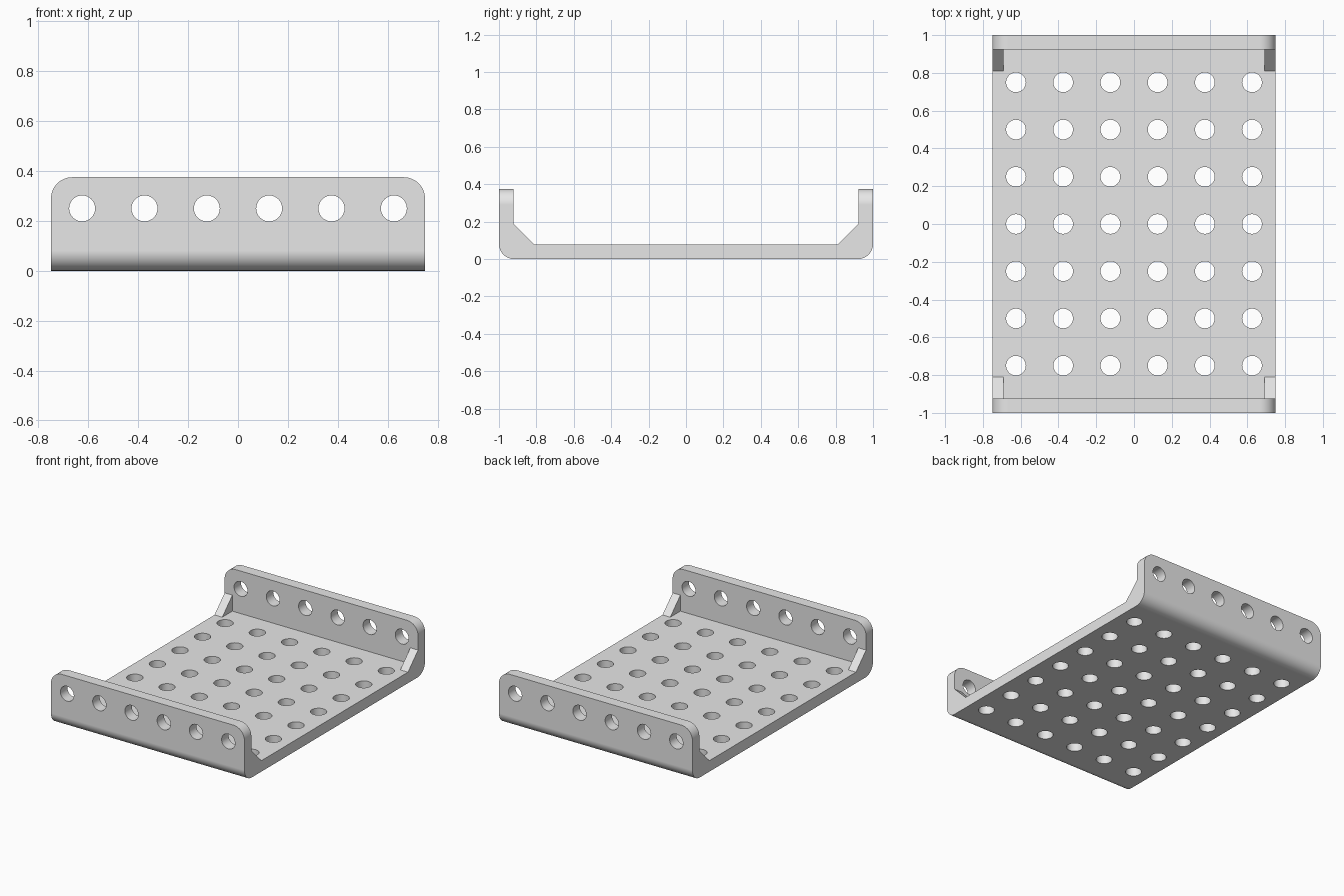
import bpy, bmesh, math
from mathutils import Matrix, Vector

cube = bpy.data.objects.get("Cube")
if cube:
    bpy.data.objects.remove(cube, do_unlink=True)

W, L, H, T = 0.75, 1.0, 0.375, 0.077   # half width, half length, height, thickness
PITCH, HOLE_R = 0.25, 0.052

grey = bpy.data.materials.new("light grey")
grey.use_nodes = True
grey.diffuse_color = (0.8, 0.8, 0.8, 1)
grey.node_tree.nodes["Principled BSDF"].inputs["Base Color"].default_value = (0.8, 0.8, 0.8, 1)


def add_prism(bm, profile, x0, x1):
    """Extrude a closed (y, z) profile from x0 to x1."""
    face = bm.faces.new([bm.verts.new((x0, y, z)) for y, z in profile])
    ext = bmesh.ops.extrude_face_region(bm, geom=[face])
    verts = [v for v in ext["geom"] if isinstance(v, bmesh.types.BMVert)]
    bmesh.ops.translate(bm, verts=verts, vec=(x1 - x0, 0, 0))


def make_object(name, bm):
    bmesh.ops.recalc_face_normals(bm, faces=bm.faces[:])
    mesh = bpy.data.meshes.new(name)
    bm.to_mesh(mesh)
    bm.free()
    mesh.materials.append(grey)
    ob = bpy.data.objects.new(name, mesh)
    bpy.context.collection.objects.link(ob)
    return ob


def combine(ob, tool, operation):
    mod = ob.modifiers.new(operation.lower(), "BOOLEAN")
    mod.operation, mod.object, mod.solver = operation, tool, "EXACT"
    bpy.context.view_layer.objects.active = ob
    bpy.ops.object.modifier_apply(modifier=mod.name)
    bpy.data.objects.remove(tool, do_unlink=True)


# U-shaped channel: floor with two upright end walls
bm = bmesh.new()
half = [(L, 0), (L, H), (L - T, H), (L - T, T)]
add_prism(bm, half + [(-y, z) for y, z in reversed(half)], -W, W)


def round_edges(rule, radius):
    edges = [e for e in bm.edges if rule((e.verts[0].co + e.verts[1].co) / 2,
                                         e.verts[1].co - e.verts[0].co)]
    bmesh.ops.bevel(bm, geom=edges, offset=radius, offset_type="OFFSET",
                    segments=8, profile=0.5, affect="EDGES")


# Rounded bends underneath, then rounded upper wall corners
round_edges(lambda m, d: abs(d.x) > 1 and m.z < 0.01, 0.08)
round_edges(lambda m, d: abs(m.x) > W - 0.01 and m.z > H - 0.01, 0.085)
tray = make_object("perforated_channel", bm)

# Corner gussets, sunk into floor and wall
bm = bmesh.new()
G = 0.112
for sx in (-1, 1):
    for sy in (-1, 1):
        outline = [(L - T - G, T), (L - T, T + G), (L - T / 2, T + G),
                   (L - T / 2, T / 2), (L - T - G, T / 2)]
        add_prism(bm, [(sy * y, z) for y, z in outline], sx * (W - 0.06), sx * W)
combine(tray, make_object("corner_gussets", bm), "UNION")

# Hole grid in the floor and a row through both end walls
bm = bmesh.new()


def add_drill(location, depth, rotation=Matrix()):
    bmesh.ops.create_cone(bm, cap_ends=True, segments=40, radius1=HOLE_R, radius2=HOLE_R,
                          depth=depth, matrix=Matrix.Translation(location) @ rotation)


for i in range(6):
    x = (i - 2.5) * PITCH
    add_drill(Vector((x, 0, 0.25)), 2 * L + 0.2, Matrix.Rotation(math.pi / 2, 4, "X"))
    for j in range(-3, 4):
        add_drill(Vector((x, j * PITCH, 0.04)), 0.2)
combine(tray, make_object("hole_cutter", bm), "DIFFERENCE")

# Smooth bends and bores, crisp edges elsewhere
bpy.ops.object.select_all(action="DESELECT")
tray.select_set(True)
bpy.context.view_layer.objects.active = tray
bpy.ops.object.shade_smooth_by_angle(angle=math.radians(30))
weighted = tray.modifiers.new("flat_face_normals", "WEIGHTED_NORMAL")
weighted.keep_sharp = True
weighted.weight = 100
